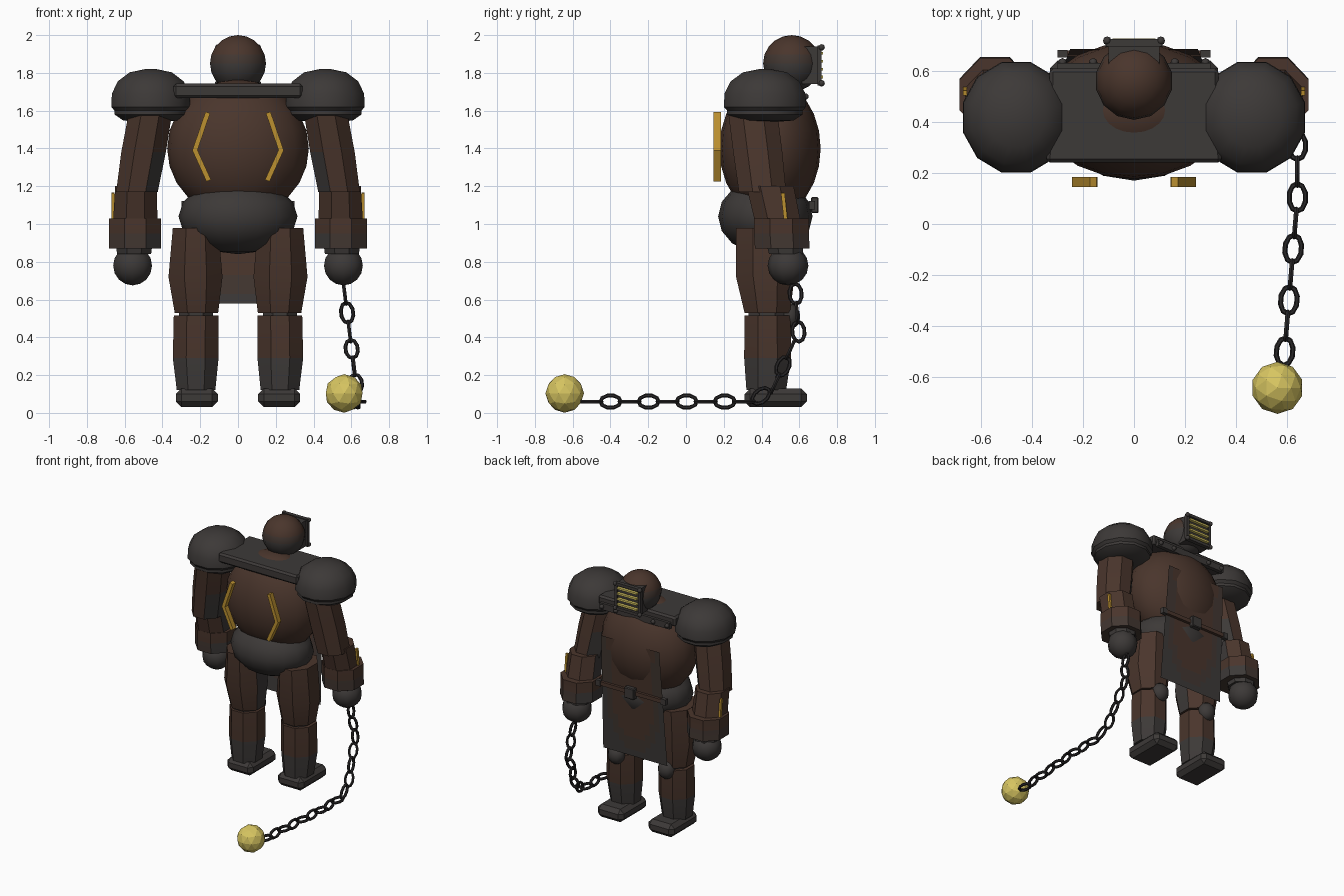
import bpy, bmesh, math
from mathutils import Vector, Matrix

if "Cube" in bpy.data.objects:
    bpy.data.objects.remove(bpy.data.objects["Cube"])


def material(name, rgb):
    m = bpy.data.materials.new(name)
    m.diffuse_color = (*rgb, 1)
    m.use_nodes = True
    m.node_tree.nodes["Principled BSDF"].inputs["Base Color"].default_value = m.diffuse_color
    return m


DARK = material("dark_iron", (0.046, 0.041, 0.039))
BROWN = material("rust_brown", (0.068, 0.036, 0.025))
MID = material("worn_brown", (0.055, 0.038, 0.031))
BLACK = material("black_chain", (0.022, 0.020, 0.021))
GOLD = material("amber_trim", (0.50, 0.28, 0.03))
YELLOW = material("yellow_ball", (0.68, 0.56, 0.12))


def finish(bm, name, mats, rule=None, angle=30):
    """Turn a bmesh into a named object, coloured per face by a rule."""
    bmesh.ops.recalc_face_normals(bm, faces=bm.faces[:])
    if rule:
        for f in bm.faces:
            f.material_index = rule(f.calc_center_median())
    me = bpy.data.meshes.new(name)
    bm.to_mesh(me)
    bm.free()
    for m in mats:
        me.materials.append(m)
    ob = bpy.data.objects.new(name, me)
    bpy.context.collection.objects.link(ob)
    bpy.ops.object.select_all(action='DESELECT')
    ob.select_set(True)
    bpy.context.view_layer.objects.active = ob
    if angle:
        bpy.ops.object.shade_smooth_by_angle(angle=math.radians(angle))
    return ob


def ball(name, c, r, mats, rule=None, seg=12, rings=8):
    bm = bmesh.new()
    bmesh.ops.create_uvsphere(bm, u_segments=seg, v_segments=rings, radius=1,
                              matrix=Matrix.Translation(c) @ Matrix.Diagonal((*r, 1)))
    return finish(bm, name, mats, rule, 60)


def box(name, c, size, mat, bevel=0.0, rot=None):
    bm = bmesh.new()
    m = Matrix.Translation(c) @ (rot or Matrix()) @ Matrix.Diagonal((*size, 1))
    bmesh.ops.create_cube(bm, size=1, matrix=m)
    if bevel:
        bmesh.ops.bevel(bm, geom=bm.edges[:], offset=bevel, segments=1, affect='EDGES')
    return finish(bm, name, [mat], angle=0)


def loft(name, rings, mats, rule=None, n=8, angle=30):
    """Skin horizontal rings of (x, y, z, rx, ry); flat sides face the axes."""
    bm = bmesh.new()
    k = 1 / math.cos(math.pi / n)
    loops = []
    for x, y, z, rx, ry in rings:
        loops.append([bm.verts.new((x + k * rx * math.cos(math.tau * (i + .5) / n),
                                    y + k * ry * math.sin(math.tau * (i + .5) / n), z))
                      for i in range(n)])
    for a, b in zip(loops, loops[1:]):
        for i in range(n):
            j = (i + 1) % n
            bm.faces.new((a[i], a[j], b[j], b[i]))
    bm.faces.new(loops[0])
    bm.faces.new(loops[-1])
    return finish(bm, name, mats, rule, angle)


# Torso and belly
ball("torso", (0, 0.445, 1.40), (0.375, 0.268, 0.365), [BROWN], seg=20, rings=12)
ball("belly", (0, 0.42, 1.04), (0.315, 0.25, 0.20), [DARK], seg=16, rings=8)

# Head, browner at the crown
ball("head", (0, 0.56, 1.85), (0.152, 0.152, 0.15), [DARK, BROWN, MID],
     lambda c: 1 if c.z > 1.91 else 2 if c.z > 1.86 else 0, seg=14, rings=10)

# Face grille with rails, corner bolts and bright bars
box("face_grille", (0, 0.66, 1.84), (0.20, 0.09, 0.20), DARK)
for z in (1.745, 1.935):
    box("grille_rail", (0, 0.71, z), (0.22, 0.03, 0.022), DARK)
    for s in (-1, 1):
        ball("grille_bolt", (s * 0.105, 0.718, z), (0.017,) * 3, [DARK], seg=8, rings=6)
for s in (-1, 1):
    box("grille_side", (s * 0.1, 0.705, 1.84), (0.022, 0.025, 0.19), DARK)
for i in range(4):
    box("grille_bar", (0, 0.713, 1.778 + i * 0.042), (0.17, 0.026, 0.014), YELLOW)

# Collar yoke across the shoulders
bm = bmesh.new()
bmesh.ops.create_cube(bm, size=1, matrix=Matrix.Translation((0, 0.425, 1.705))
                      @ Matrix.Diagonal((0.66, 0.37, 0.075, 1)))
for v in bm.verts:
    if v.co.y < 0.4:
        v.co.x *= 1.04
bmesh.ops.bevel(bm, geom=bm.edges[:], offset=0.014, segments=1, affect='EDGES')
finish(bm, "collar_yoke", [DARK], angle=0)
box("collar_back_bar", (0, 0.615, 1.675), (0.60, 0.03, 0.05), DARK)
for x in (-0.28, -0.16, 0.16, 0.28):
    ball("collar_bolt", (x, 0.633, 1.675), (0.017,) * 3, [DARK], seg=8, rings=6)

# Apron with worn brown centre
bm = bmesh.new()
NX, NZ = 12, 18
grid = []
for j in range(NZ + 1):
    t = j / NZ
    grid.append([bm.verts.new(((i / NX * 2 - 1) * (0.275 - 0.025 * t),
                               0.622 + 0.063 * t, 0.58 + 0.90 * t)) for i in range(NX + 1)])
for j in range(NZ):
    for i in range(NX):
        bm.faces.new((grid[j][i], grid[j][i + 1], grid[j + 1][i + 1], grid[j + 1][i]))
bmesh.ops.solidify(bm, geom=bm.faces[:], thickness=0.016)


def apron_rule(c):
    d = (c.x / 0.19) ** 2 + ((min(c.z, 1.05) - 1.05) / 0.34) ** 2
    return 1 if d < 1 else 2 if c.z > 1.1 or d < 1.5 else 0


finish(bm, "apron", [DARK, BROWN, MID], apron_rule)

# Belt and buckle over the apron
box("belt", (0, 0.668, 1.10), (0.58, 0.022, 0.03), BROWN)
box("buckle", (0, 0.682, 1.10), (0.085, 0.04, 0.085), DARK, 0.006)
for s in (-1, 1):
    box("belt_end", (s * 0.28, 0.667, 1.10), (0.04, 0.03, 0.045), DARK)

# Chevron trims on the torso, each from two slanted bars
for s in (-1, 1):
    for (xa, za), (xb, zb) in (((0.16, 1.59), (0.23, 1.385)), ((0.23, 1.395), (0.155, 1.23))):
        d = Vector((s * (xb - xa), 0, zb - za))
        ang = math.atan2(d.x, d.z)
        box("chevron_trim", (s * (xa + xb) / 2, 0.165, (za + zb) / 2),
            (0.026, 0.04, d.length), GOLD, 0, Matrix.Rotation(ang, 4, 'Y'))

for s in (-1, 1):
    # Domed shoulder guard
    prof = [(0.03, 1.82), (0.115, 1.803), (0.18, 1.755), (0.212, 1.69), (0.215, 1.62),
            (0.198, 1.60), (0.198, 1.58), (0.15, 1.548), (0.05, 1.54)]
    loft("shoulder_guard", [(s * 0.462, 0.418, z, r * .97, r * 1.01) for r, z in prof],
         [DARK], n=12, angle=35)

    # Upper arm, darker inside the elbow
    loft("upper_arm", [(s * 0.465, 0.355, 1.58, 0.115, 0.13),
                       (s * 0.50, 0.38, 1.38, 0.118, 0.13),
                       (s * 0.535, 0.405, 1.17, 0.11, 0.125)], [BROWN, DARK],
         lambda c: 1 if c.z < 1.36 and abs(c.x) < 0.47 else 0)
    # Forearm, cuff, wrist and hand
    loft("forearm", [(s * 0.54, 0.445, 1.20, 0.11, 0.125),
                     (s * 0.545, 0.50, 0.95, 0.12, 0.12)], [BROWN, DARK],
         lambda c: 1 if abs(c.x) < 0.46 else 0)
    loft("cuff", [(s * 0.545, 0.505, 1.03, 0.138, 0.145),
                  (s * 0.545, 0.505, 0.95, 0.138, 0.145),
                  (s * 0.545, 0.51, 0.87, 0.138, 0.145)], [BROWN, MID, DARK],
         lambda c: 2 if c.z < 0.95 and abs(c.x) < 0.5 else 1 if c.z < 0.95 else 0)
    loft("wrist", [(s * 0.55, 0.525, 0.88, 0.095, 0.095),
                   (s * 0.55, 0.53, 0.84, 0.09, 0.09)], [DARK])
    ball("hand", (s * 0.558, 0.54, 0.78), (0.108, 0.108, 0.105), [DARK], seg=10, rings=8)
    box("forearm_stripe", (s * 0.662, 0.52, 1.095), (0.016, 0.02, 0.14), GOLD,
        0, Matrix.Rotation(math.radians(6), 4, 'X'))

    # Thigh, knee, shin and foot
    loft("thigh", [(s * 0.225, 0.42, 0.98, 0.12, 0.155),
                   (s * 0.225, 0.42, 0.72, 0.143, 0.155),
                   (s * 0.22, 0.43, 0.53, 0.115, 0.12)], [BROWN, DARK],
         lambda c: 1 if abs(c.x) < 0.13 else 0)
    ball("knee_cap", (s * 0.215, 0.545, 0.51), (0.066, 0.06, 0.07), [DARK], seg=10, rings=8)
    loft("knee_joint", [(s * 0.222, 0.43, 0.54, 0.09, 0.10),
                        (s * 0.222, 0.43, 0.50, 0.09, 0.10)], [DARK])
    loft("shin", [(s * 0.222, 0.432, 0.515, 0.118, 0.122),
                  (s * 0.224, 0.432, 0.29, 0.121, 0.124),
                  (s * 0.222, 0.425, 0.12, 0.102, 0.105)], [BROWN, DARK],
         lambda c: 1 if c.z < 0.29 else 0)
    box("foot", (s * 0.218, 0.475, 0.08), (0.222, 0.33, 0.10), DARK, 0.03)

# Chain links, alternating a quarter turn along a hanging path
path = [Vector(p) for p in ((.565, .58, .63), (.59, .595, .43), (.625, .47, .15),
                            (.64, .36, .06), (.64, .10, .06), (.59, -.50, .06))]
lengths = [(b - a).length for a, b in zip(path, path[1:])]
COUNT = 16
for i in range(COUNT):
    dist = sum(lengths) * i / (COUNT - 1)
    k = 0
    while k < len(lengths) - 1 and dist > lengths[k]:
        dist -= lengths[k]
        k += 1
    d = (path[k + 1] - path[k]).normalized()
    pos = path[k] + d * dist
    side = Vector((1, 0, 0))
    side = (side - d * side.dot(d)).normalized()
    up = d.cross(side)
    if i % 2 == 0:
        side, up = up, -side
    bm = bmesh.new()
    N, M = 10, 6
    loops = []
    for a in range(N):
        u = math.tau * a / N
        out = d * math.cos(u) + side * math.sin(u)
        mid = pos + d * 0.054 * math.cos(u) + side * 0.033 * math.sin(u)
        loops.append([bm.verts.new(mid + 0.0105 * (out * math.cos(math.tau * b / M)
                                                   + up * math.sin(math.tau * b / M)))
                      for b in range(M)])
    for a in range(N):
        p, q = loops[a], loops[(a + 1) % N]
        for b in range(M):
            c = (b + 1) % M
            bm.faces.new((p[b], p[c], q[c], q[b]))
    finish(bm, "chain_link", [BLACK], angle=40)

# Ball at the end of the chain
bm = bmesh.new()
bmesh.ops.create_icosphere(bm, subdivisions=2, radius=0.102,
                           matrix=Matrix.Translation((0.562, -0.642, 0.103)))
finish(bm, "chain_ball", [YELLOW], angle=0)
